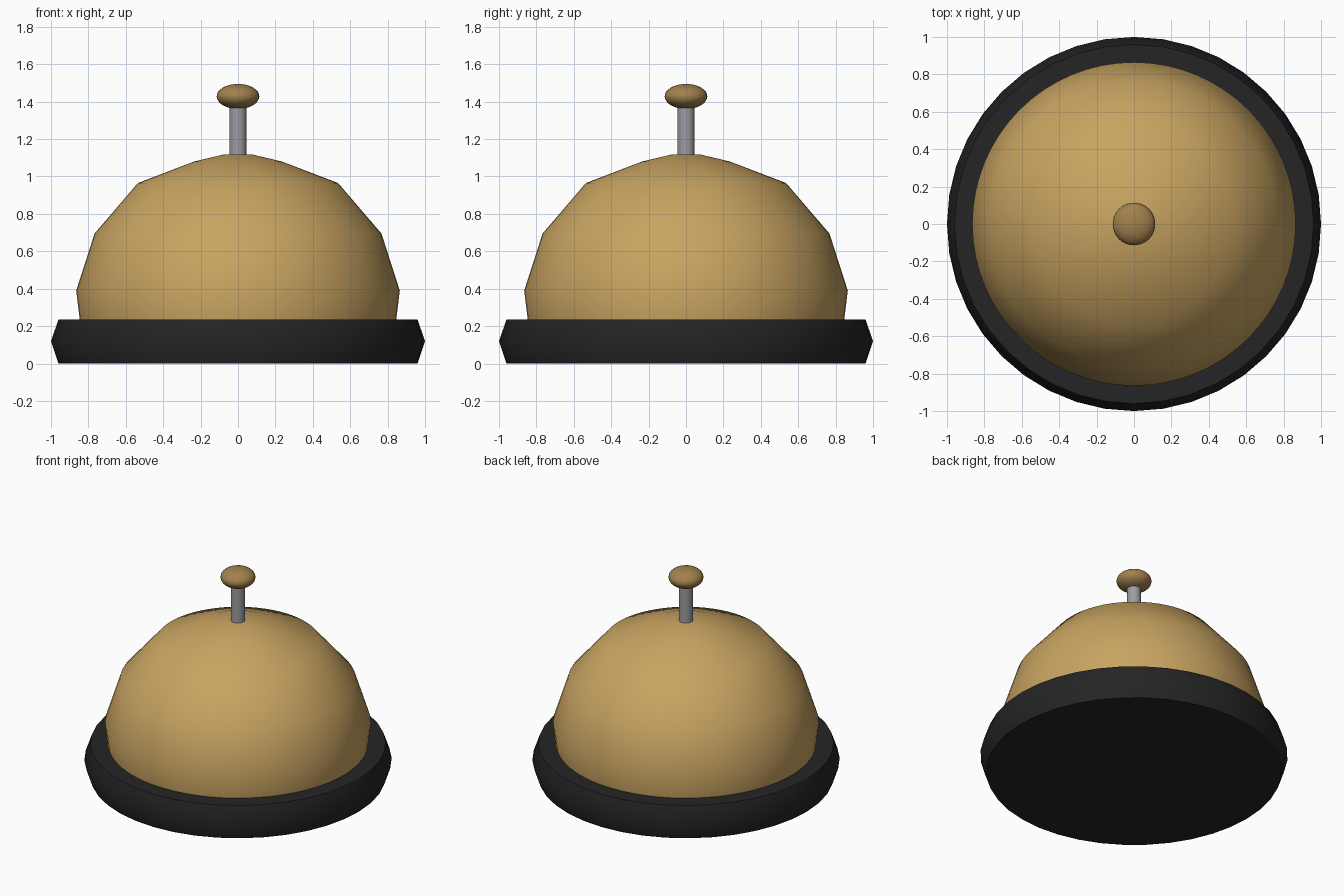
import bpy
import math

cube = bpy.data.objects.get("Cube")
if cube:
    bpy.data.objects.remove(cube, do_unlink=True)


def material(name, color):
    mat = bpy.data.materials.new(name)
    mat.use_nodes = True
    mat.diffuse_color = (*color, 1)
    mat.node_tree.nodes["Principled BSDF"].inputs["Base Color"].default_value = (*color, 1)
    return mat


def lathe(name, profile, segments, mat, angle):
    """Spin (radius, height) points round z and cap both ends."""
    verts, faces = [], []
    for radius, z in profile:
        for i in range(segments):
            a = math.tau * i / segments
            verts.append((radius * math.cos(a), radius * math.sin(a), z))
    for ring in range(len(profile) - 1):
        low, high = ring * segments, (ring + 1) * segments
        for i in range(segments):
            j = (i + 1) % segments
            faces.append((low + i, low + j, high + j, high + i))
    faces.append(tuple(reversed(range(segments))))
    faces.append(tuple(range(len(verts) - segments, len(verts))))
    mesh = bpy.data.meshes.new(name)
    mesh.from_pydata(verts, [], faces)
    mesh.materials.append(mat)
    obj = bpy.data.objects.new(name, mesh)
    bpy.context.collection.objects.link(obj)
    smooth(obj, angle)
    return obj


def smooth(obj, angle):
    bpy.ops.object.select_all(action="DESELECT")
    obj.select_set(True)
    bpy.context.view_layer.objects.active = obj
    bpy.ops.object.shade_smooth_by_angle(angle=math.radians(angle))


black = material("black base", (0.018, 0.018, 0.018))
brass = material("polished brass", (0.58, 0.37, 0.12))
dark_brass = material("dark brass", (0.36, 0.22, 0.075))
steel = material("steel", (0.33, 0.34, 0.36))

# Base with a pointed rim
lathe("base", [(0.96, 0), (1, 0.12), (0.96, 0.235)], 40, black, 45)

# Faceted-profile bell dome
lathe("bell_dome", [(0.845, 0.225), (0.865, 0.39), (0.767, 0.695), (0.535, 0.965),
                    (0.235, 1.08), (0.075, 1.118)], 64, brass, 60)

# Plunger rod
lathe("plunger_rod", [(0.045, 1.1), (0.045, 1.4)], 32, steel, 45)

# Flattened push button
bpy.ops.mesh.primitive_uv_sphere_add(segments=32, ring_count=16, radius=1, location=(0, 0, 1.428))
button = bpy.context.object
button.name = "push_button"
button.scale = (0.114, 0.114, 0.067)
button.data.materials.append(dark_brass)
smooth(button, 60)
